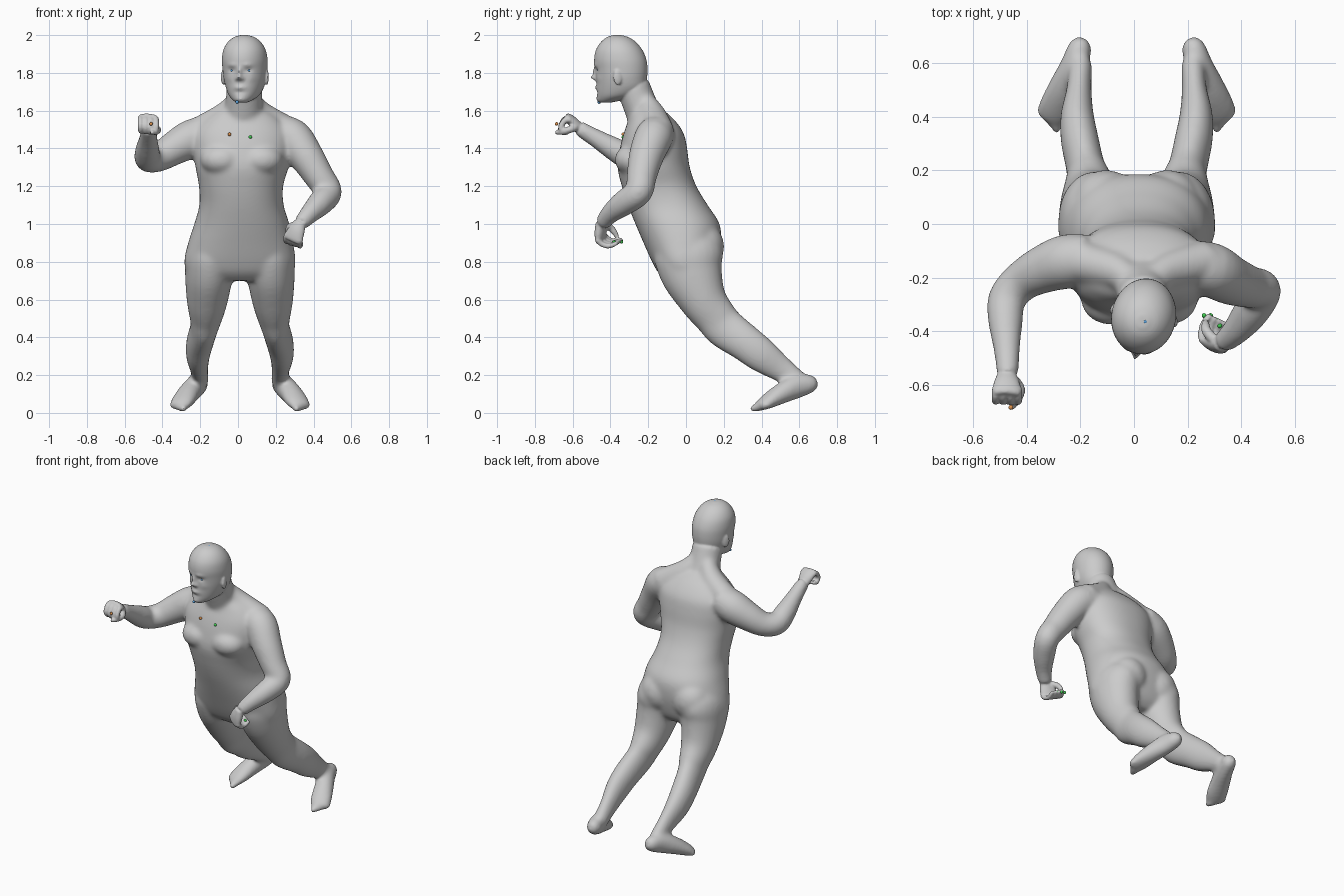
import bpy, bmesh, math
from mathutils import Vector, Matrix

if "Cube" in bpy.data.objects:
    bpy.data.objects.remove(bpy.data.objects["Cube"])


def spline(rows, sub):
    """Catmull-Rom interpolation through rows of numbers."""
    out = []
    for i in range(len(rows) - 1):
        p = [rows[max(i - 1, 0)], rows[i], rows[i + 1], rows[min(i + 2, len(rows) - 1)]]
        for k in range(sub):
            t = k / sub
            out.append([0.5 * (2 * b + (c - a) * t + (2 * a - 5 * b + 4 * c - d) * t * t
                               + (3 * b - a - 3 * c + d) * t ** 3) for a, b, c, d in zip(*p)])
    return out + [list(rows[-1])]


def skin(name, rings):
    """Closed surface through equal-sized rings of points."""
    bm = bmesh.new()
    loops = [[bm.verts.new(p) for p in r] for r in rings]
    n = len(loops[0])
    for a, b in zip(loops, loops[1:]):
        for i in range(n):
            bm.faces.new((a[i], a[(i + 1) % n], b[(i + 1) % n], b[i]))
    bm.faces.new(loops[0][::-1])
    bm.faces.new(loops[-1])
    bmesh.ops.recalc_face_normals(bm, faces=bm.faces)
    return finish(name, bm)


def finish(name, bm):
    me = bpy.data.meshes.new(name)
    bm.to_mesh(me)
    bm.free()
    ob = bpy.data.objects.new(name, me)
    bpy.context.collection.objects.link(ob)
    return ob


def oval(c, u, v, n, power=1.0):
    pts = []
    for i in range(n):
        a = 2 * math.pi * i / n
        ca, sa = math.cos(a), math.sin(a)
        pts.append(c + u * math.copysign(abs(ca) ** power, ca) + v * math.copysign(abs(sa) ** power, sa))
    return pts


def tube(name, rows, ref=(1, 0, 0), n=24, sub=5):
    """Rows are x, y, z, radius along ref, radius across."""
    rows = spline([r if len(r) == 5 else (*r, r[3]) for r in rows], sub)
    cs = [Vector(r[:3]) for r in rows]
    rings = []
    for i, r in enumerate(rows):
        t = (cs[min(i + 1, len(cs) - 1)] - cs[max(i - 1, 0)]).normalized()
        u = Vector(ref)
        u = (u - t * u.dot(t)).normalized()
        rings.append(oval(cs[i], u * r[3], t.cross(u) * r[4], n))
    return skin(name, rings)


def stack(name, rows, power=1.0, n=48, sub=5):
    """Horizontal rings: z, x min, x max, y min, y max."""
    rings = []
    for z, x0, x1, y0, y1 in spline(rows, sub):
        rings.append(oval(Vector(((x0 + x1) / 2, (y0 + y1) / 2, z)),
                          Vector(((x1 - x0) / 2, 0, 0)), Vector((0, (y1 - y0) / 2, 0)), n, power))
    return skin(name, rings)


def ball(name, loc, size, rot=0.0):
    bm = bmesh.new()
    m = Matrix.Translation(loc) @ Matrix.Rotation(rot, 4, 'Z') @ Matrix.Diagonal((*size, 1))
    bmesh.ops.create_icosphere(bm, subdivisions=3, radius=1, matrix=m)
    return finish(name, bm)


def fuse(name, objs, voxel, smooth):
    """Join parts into one continuous skin."""
    bpy.ops.object.select_all(action='DESELECT')
    for o in objs:
        o.select_set(True)
    ob = objs[0]
    bpy.context.view_layer.objects.active = ob
    bpy.ops.object.join()
    ob.name = name
    rm = ob.modifiers.new("remesh", 'REMESH')
    rm.mode, rm.voxel_size = 'VOXEL', voxel
    sm = ob.modifiers.new("smooth", 'SMOOTH')
    sm.factor, sm.iterations = 0.5, smooth
    for m in ("remesh", "smooth"):
        bpy.ops.object.modifier_apply(modifier=m)
    return ob


# torso and neck
parts = [stack("torso", [
    (0.70, -0.20, 0.22, -0.10, 0.10), (0.74, -0.265, 0.285, -0.145, 0.14), (0.80, -0.285, 0.305, -0.18, 0.165),
    (0.90, -0.264, 0.292, -0.225, 0.185), (1.0, -0.232, 0.272, -0.268, 0.178), (1.1, -0.205, 0.242, -0.308, 0.115),
    (1.2, -0.207, 0.239, -0.34, 0.055), (1.3, -0.225, 0.268, -0.362, 0.02), (1.4, -0.24, 0.285, -0.35, 0.006),
    (1.48, -0.235, 0.28, -0.33, -0.012), (1.55, -0.18, 0.23, -0.305, -0.06),
    (1.605, -0.10, 0.15, -0.29, -0.12)], power=0.9)]
parts.append(tube("neck", [(0.02, -0.19, 1.5, .11, .10), (0.03, -0.235, 1.61, .1, .092),
                           (0.035, -0.285, 1.74, .094, .09)]))
# shoulder slopes, chest and buttocks on both sides
for s in (-1, 1):
    parts.append(tube("shoulder_slope", [(.03 + s * .03, -.225, 1.665, .05), (.03 + s * .1, -.175, 1.575, .07),
                                         (.03 + s * .24, -.14, 1.485, .08)], ref=(0, 1, 0)))
    parts.append(ball("chest", (.02 + s * .105, -.28, 1.34), (.115, .098, .085)))
    parts.append(ball("buttock", (.01 + s * .115, .085, .88), (.125, .118, .13)))

# legs and feet, the right one mirrored
leg = [(-.10, -.01, .98, .06, .10), (-.14, .01, .86, .13, .18), (-.153, .03, .74, .128, .166),
       (-.163, .09, .60, .11, .127), (-.17, .155, .51, .088, .112), (-.18, .205, .45, .073, .11),
       (-.203, .315, .37, .071, .099), (-.212, .40, .305, .063, .092), (-.205, .505, .23, .047, .07),
       (-.2, .60, .165, .045, .053)]
foot = [(-.19, .695, .16, .02, .025), (-.2, .665, .155, .044, .048), (-.225, .59, .14, .052, .063),
        (-.26, .51, .105, .06, .056), (-.294, .43, .06, .066, .04), (-.315, .385, .032, .054, .025)]
for mirrored in (False, True):
    def side(r):
        return (0.02 - r[0], *r[1:]) if mirrored else r
    parts.append(tube("leg", [side(r) for r in leg]))
    parts.append(tube("foot", [side(r) for r in foot], ref=(0.9, 0.4 if mirrored else -0.4, 0)))
    for k in range(5):
        x, y, z, r = side((-.288 - .016 * k, .362 + .017 * k, .022 + .004 * k, .023 - .002 * k))
        parts.append(ball("toe", (x, y, z), (r * .8, r * 1.4, r * .95)))

# arms
parts.append(tube("raised_arm", [
    (-.16, -.13, 1.49, .09), (-.25, -.14, 1.45, .102), (-.34, -.17, 1.40, .09), (-.42, -.215, 1.352, .076),
    (-.475, -.28, 1.345, .071), (-.48, -.36, 1.385, .066), (-.475, -.47, 1.45, .05),
    (-.472, -.57, 1.51, .041)], ref=(0, 0, 1)))
parts.append(tube("lowered_arm", [
    (.20, -.15, 1.48, .09), (.285, -.17, 1.46, .102), (.36, -.21, 1.36, .093), (.43, -.235, 1.25, .08),
    (.478, -.25, 1.17, .073), (.435, -.33, 1.11, .068), (.38, -.40, 1.055, .053), (.33, -.445, 1.0, .041)],
    ref=(.6, .8, 0)))
body = fuse("body", parts, 0.01, 20)

# head: stacked rings with the face pushed in and out
head = stack("head", [
    (1.642, -.025, .025, -.115, -.06), (1.655, -.05, .05, -.125, 0), (1.68, -.078, .078, -.13, .08),
    (1.72, -.098, .098, -.133, .125), (1.77, -.112, .112, -.133, .136), (1.82, -.118, .118, -.138, .139),
    (1.87, -.12, .12, -.145, .133), (1.92, -.112, .112, -.136, .112), (1.96, -.09, .09, -.112, .08),
    (1.987, -.058, .058, -.08, .042), (2.0, -.02, .02, -.045, 0)], n=128, sub=8)
features = [(0, 1.776, .015, .014, -.030), (0, 1.806, .012, .026, -.018), (0, 1.722, .028, .010, -.009),
            (0, 1.697, .03, .008, .005), (0, 1.66, .026, .014, -.008)]
for s in (-1, 1):
    features += [(s * .042, 1.842, .028, .011, -.006), (s * .045, 1.814, .018, .011, .009),
                 (s * .06, 1.77, .022, .02, -.004), (s * .017, 1.768, .009, .009, -.009)]
for v in head.data.vertices:
    if v.co.y < -0.03:
        x, z = v.co.x, v.co.z
        v.co.y += sum(d * math.exp(-((x - fx) / sx) ** 2 - ((z - fz) / sz) ** 2)
                      for fx, fz, sx, sz, d in features)
ears = [ball("ear", (s * .116, .005, 1.778), (.011, .024, .043), s * .35) for s in (-1, 1)]
turn = Matrix.Translation((.037, -.342, 0)) @ Matrix.Rotation(math.radians(-12), 4, 'Z')
for o in [head] + ears:
    o.data.transform(turn)


def hand(wrist, f, s, n, curl, thumb):
    """f to the knuckles, s towards the thumb, n out of the palm."""
    w, f, s, n = Vector(wrist), Vector(f).normalized(), Vector(s).normalized(), Vector(n).normalized()

    def at(a, b, c):
        return w + f * a + s * b + n * c
    palm = tube("palm", [(*at(-.01, 0, 0), .033, .027), (*at(.04, 0, 0), .048, .028),
                         (*at(.085, 0, .004), .054, .022), (*at(.1, 0, .006), .042, .012)], ref=s)
    out = [palm]
    for k in range(4):
        b = .042 - .028 * k
        r = .0165 - .001 * abs(k - 1)
        out.append(tube("finger", [(*at(a, b * q, c), r * q) for a, c, q in curl], ref=s, n=12))
    out.append(tube("thumb", [(*at(*p), r) for p, r in zip(thumb, (.02, .019, .016, .010))], ref=f, n=12))
    return out


# raised fist and half-open lowered hand
hands = hand((-.475, -.565, 1.505), (0, -.65, .7), (1, 0, -.1), (0, -.72, -.65),
             [(.07, 0, 1), (.086, .025, 1), (.072, .064, 1), (.04, .07, .95), (.03, .045, .8)],
             [(.02, .03, .01), (.035, .05, .04), (.05, .04, .075), (.07, .015, .105)])
hands += hand((.325, -.45, 1.0), (-.38, -.05, -.85), (-.85, .4, .3), (.2, .95, -.1),
              [(.075, 0, 1), (.098, .025, 1), (.108, .06, .95), (.098, .088, .85), (.088, .105, .7)],
              [(.015, .03, .01), (.035, .052, .03), (.06, .052, .055), (.085, .045, .075)])
body = fuse("body", [body, head] + ears + hands, 0.006, 3)
body.data.shade_smooth()


# small coloured marker dots on the head, fingertips and chest
def paint(name, rgb):
    m = bpy.data.materials.new(name)
    m.diffuse_color = (*rgb, 1)
    m.use_nodes = True
    m.node_tree.nodes["Principled BSDF"].inputs["Base Color"].default_value = m.diffuse_color
    return m


blue, green, orange = paint("blue", (.1, .35, .7)), paint("green", (.05, .6, .08)), paint("orange", (.75, .3, .08))
dots = [("head_dot", blue, (.042, -.365, 1.993)), ("chin_dot", blue, (-.005, -.46, 1.645)),
        ("thumb_dot", orange, (-.46, -.685, 1.53)), ("chest_chip", orange, (-.045, -.332, 1.475)),
        ("chest_chip", green, (.065, -.332, 1.46))]
dots += [("eye_dot", blue, turn @ Vector((s * .045, -.113, 1.813))) for s in (-1, 1)]
dots += [("fingertip_dot", green, p) for p in
         ((.262, -.342, .91), (.286, -.342, .905), (.308, -.36, .905), (.32, -.38, .905))]
for name, mat, loc in dots:
    d = ball(name, loc, (.009, .009, .009))
    d.data.materials.append(mat)
    d.data.shade_smooth()
